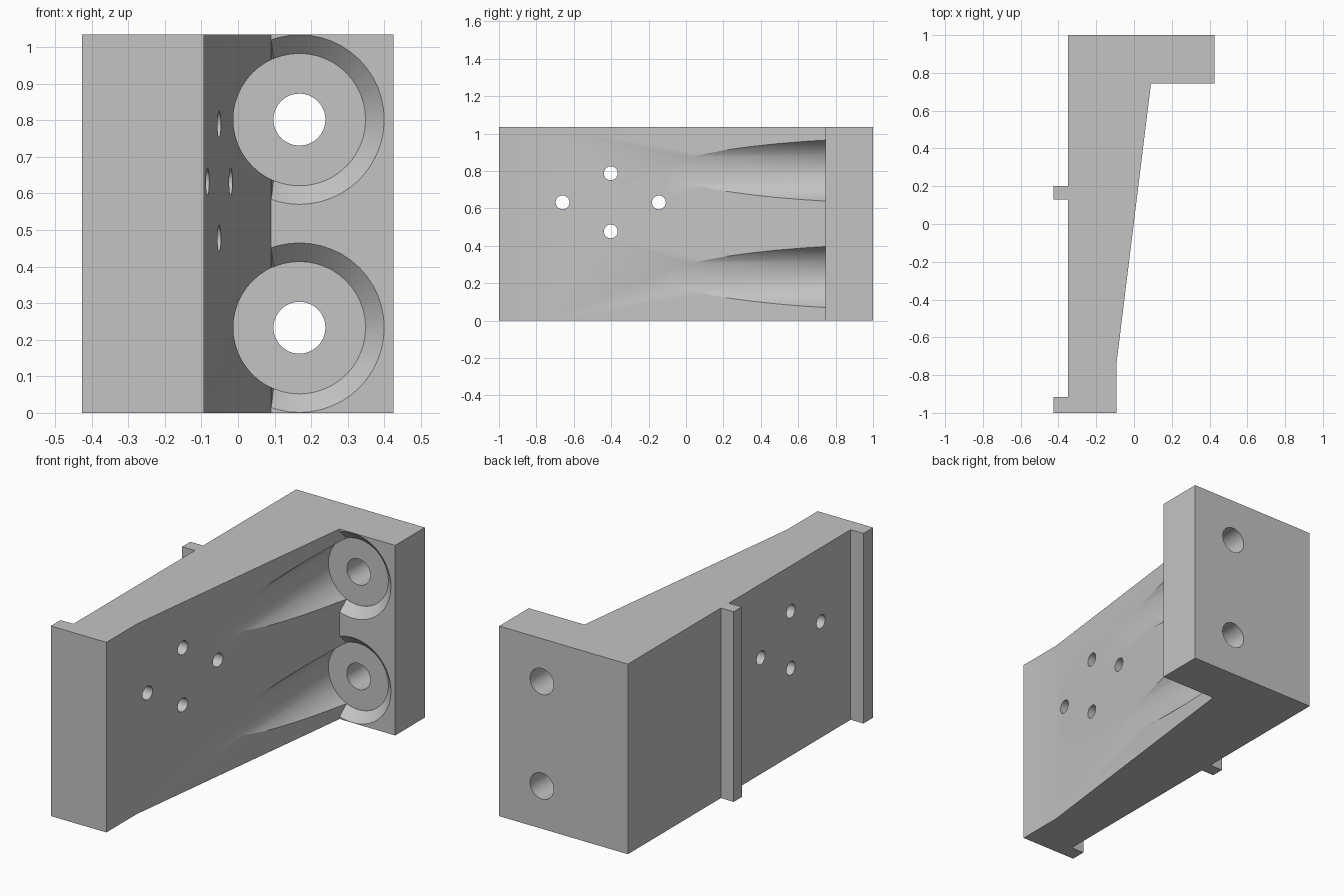
import bpy, bmesh, math
from mathutils import Matrix, Vector

cube = bpy.data.objects.get("Cube")
if cube:
    bpy.data.objects.remove(cube, do_unlink=True)

HEIGHT = 1.035
WEB_A, WEB_B = Vector((-0.093, -0.74, 0)), Vector((0.09, 0.745, 0))  # sloped web face
BORE_X, BORE_ZS = 0.168, (0.233, 0.802)
FLANGE_Y, SEAT_Y = 0.745, 0.797

grey = bpy.data.materials.new("plain grey")
grey.use_nodes = True
color = (0.55, 0.55, 0.55, 1)
grey.diffuse_color = color
grey.node_tree.nodes["Principled BSDF"].inputs["Base Color"].default_value = color


def to_object(bm, name):
    bmesh.ops.recalc_face_normals(bm, faces=bm.faces)
    mesh = bpy.data.meshes.new(name)
    bm.to_mesh(mesh)
    bm.free()
    mesh.materials.append(grey)
    obj = bpy.data.objects.new(name, mesh)
    bpy.context.collection.objects.link(obj)
    return obj


def cone_between(start, end, r1, r2, sides=48):
    """Closed cone or cylinder running from start to end."""
    start, end = Vector(start), Vector(end)
    axis = end - start
    turn = Vector((0, 0, 1)).rotation_difference(axis).to_matrix().to_4x4()
    bm = bmesh.new()
    bmesh.ops.create_cone(bm, cap_ends=True, segments=sides, radius1=r1, radius2=r2,
                          depth=axis.length,
                          matrix=Matrix.Translation((start + end) / 2) @ turn)
    return bm


def cut(target, bm, name):
    cutter = to_object(bm, name)
    cutter.hide_render = True
    mod = target.modifiers.new(name, 'BOOLEAN')
    mod.operation, mod.solver, mod.object = 'DIFFERENCE', 'EXACT', cutter
    bpy.ops.object.modifier_apply(modifier=mod.name)
    bpy.data.objects.remove(cutter, do_unlink=True)


# Bracket body: web, flange and two locating ribs as one extruded outline
outline = [(-0.427, -1), (-0.093, -1), WEB_A.xy, WEB_B.xy, (0.425, FLANGE_Y), (0.425, 1),
           (-0.35, 1), (-0.35, 0.2), (-0.427, 0.2), (-0.427, 0.13),
           (-0.35, 0.13), (-0.35, -0.917), (-0.427, -0.917)]
bm = bmesh.new()
face = bm.faces.new([bm.verts.new((p[0], p[1], 0)) for p in outline])
extruded = bmesh.ops.extrude_face_region(bm, geom=[face])["geom"]
bmesh.ops.translate(bm, vec=(0, 0, HEIGHT),
                    verts=[v for v in extruded if isinstance(v, bmesh.types.BMVert)])
bracket = to_object(bm, "bracket")
bpy.context.view_layer.objects.active = bracket
bracket.select_set(True)

slope = (WEB_B - WEB_A).normalized()
outward = Vector((slope.y, -slope.x, 0))

for z in BORE_ZS:
    # Channel along the web, ending at the bolt seat
    cut(bracket, cone_between((BORE_X, -0.5, z), (BORE_X, SEAT_Y, z), 0.181, 0.181),
        "channel_cutter")
    # Chamfer around the seat, only on the open side of the web
    lead = 0.03
    bm = cone_between((BORE_X, FLANGE_Y - lead, z), (BORE_X, SEAT_Y - 0.001, z),
                      0.232 + lead, 0.1805)
    bmesh.ops.bisect_plane(bm, geom=bm.verts[:] + bm.edges[:] + bm.faces[:],
                           plane_co=WEB_B + outward * 0.001, plane_no=outward,
                           clear_inner=True)
    bmesh.ops.holes_fill(bm, edges=[e for e in bm.edges if e.is_boundary], sides=0)
    cut(bracket, bm, "chamfer_cutter")
    # Bolt hole through the flange
    cut(bracket, cone_between((BORE_X, 0.7, z), (BORE_X, 1.1, z), 0.071, 0.071),
        "bolt_hole_cutter")

# Four small holes through the web
for y, z in [(-0.66, 0.632), (-0.145, 0.632), (-0.402, 0.788), (-0.402, 0.477)]:
    cut(bracket, cone_between((-0.6, y, z), (0.3, y, z), 0.037, 0.037, 32),
        "web_hole_cutter")

bpy.ops.object.shade_smooth_by_angle(angle=math.radians(25))
